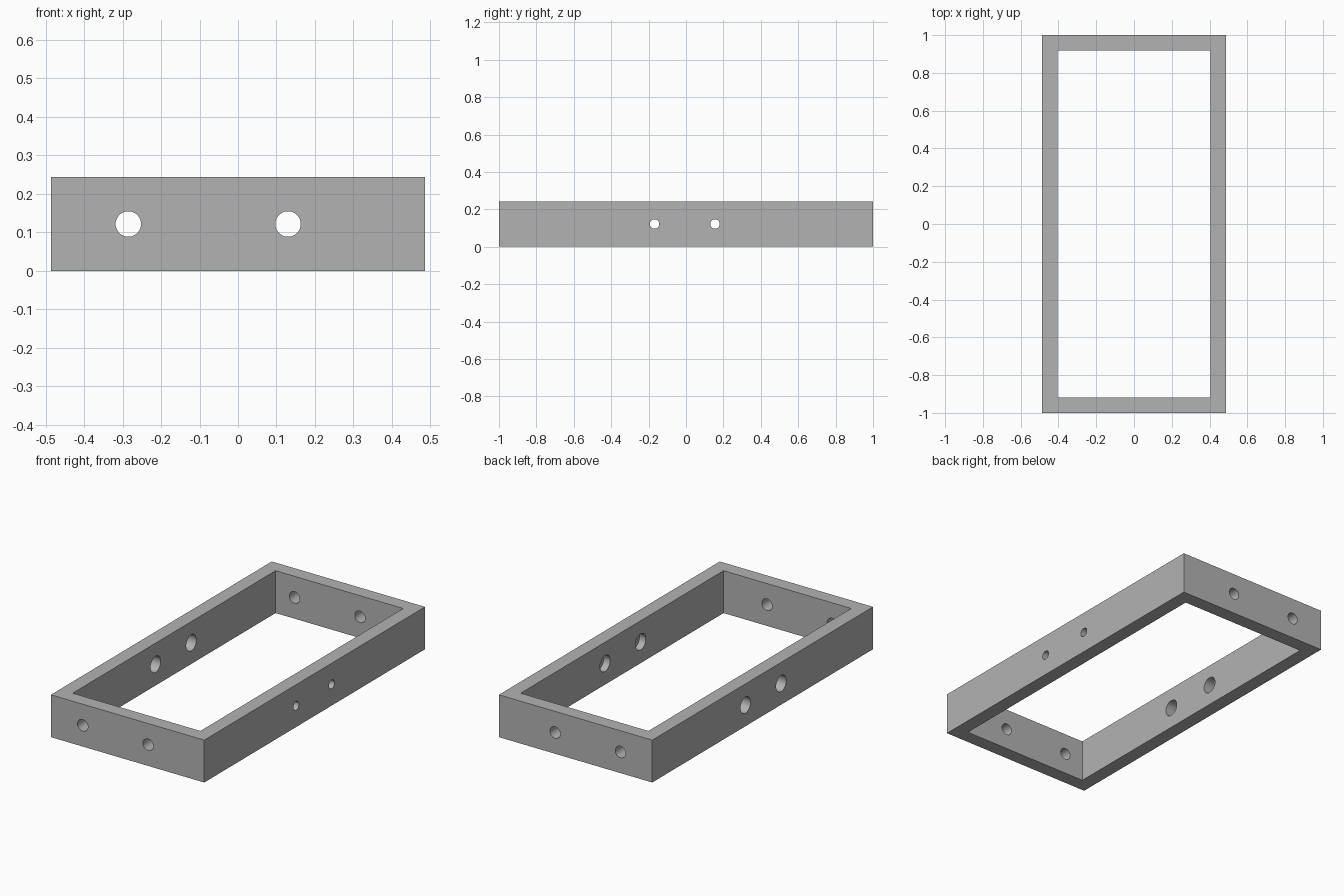
import bpy
import math

cube = bpy.data.objects.get("Cube")
if cube:
    bpy.data.objects.remove(cube, do_unlink=True)

HALF_X, HALF_Y, HEIGHT, WALL = 0.486, 1.0, 0.243, 0.081
MID_Z = HEIGHT / 2

grey = bpy.data.materials.new("plain grey")
grey.use_nodes = True
colour = (0.45, 0.45, 0.45, 1)
grey.diffuse_color = colour
grey.node_tree.nodes["Principled BSDF"].inputs["Base Color"].default_value = colour


def box(name, size):
    bpy.ops.mesh.primitive_cube_add(size=1, location=(0, 0, MID_Z))
    obj = bpy.context.object
    obj.name = name
    obj.scale = size
    bpy.ops.object.transform_apply(location=False, rotation=False, scale=True)
    obj.data.materials.append(grey)
    return obj


def drill(name, radius, length, x, y, rotation):
    bpy.ops.mesh.primitive_cylinder_add(
        vertices=48, radius=radius, depth=length,
        location=(x, y, MID_Z), rotation=rotation)
    obj = bpy.context.object
    obj.name = name
    obj.data.materials.append(grey)
    return obj


# Rectangular frame and its open centre
frame = box("frame", (2 * HALF_X, 2 * HALF_Y, HEIGHT))
cutters = [box("centre_cutter", (2 * (HALF_X - WALL), 2 * (HALF_Y - WALL), 1))]

# Holes straight through both end walls
along_y = (math.pi / 2, 0, 0)
for x in (-0.285, 0.13):
    for side in (-1, 1):
        cutters.append(drill("end_hole_cutter", 0.033, 0.3, x, side * HALF_Y, along_y))

# Side holes: wide on the right wall, stepped on the left wall
along_x = (0, math.pi / 2, 0)
step_depth = 0.04
inner_x = HALF_X - WALL
for y in (-0.168, 0.155):
    cutters.append(drill("wide_hole_cutter", 0.046, 0.3, -HALF_X, y, along_x))
    cutters.append(drill("narrow_hole_cutter", 0.025, 0.3, HALF_X, y, along_x))
    cutters.append(drill("step_cutter", 0.046, 2 * step_depth, inner_x, y, along_x))

# Cut everything out of the frame
bpy.ops.object.select_all(action='DESELECT')
bpy.context.view_layer.objects.active = frame
frame.select_set(True)
for cutter in cutters:
    cutter.hide_render = True
    cut = frame.modifiers.new("cut", 'BOOLEAN')
    cut.operation = 'DIFFERENCE'
    cut.solver = 'EXACT'
    cut.object = cutter
    bpy.ops.object.modifier_apply(modifier=cut.name)
    bpy.data.objects.remove(cutter, do_unlink=True)

# Round hole walls, crisp edges
bpy.ops.object.shade_smooth_by_angle(angle=math.radians(30))
